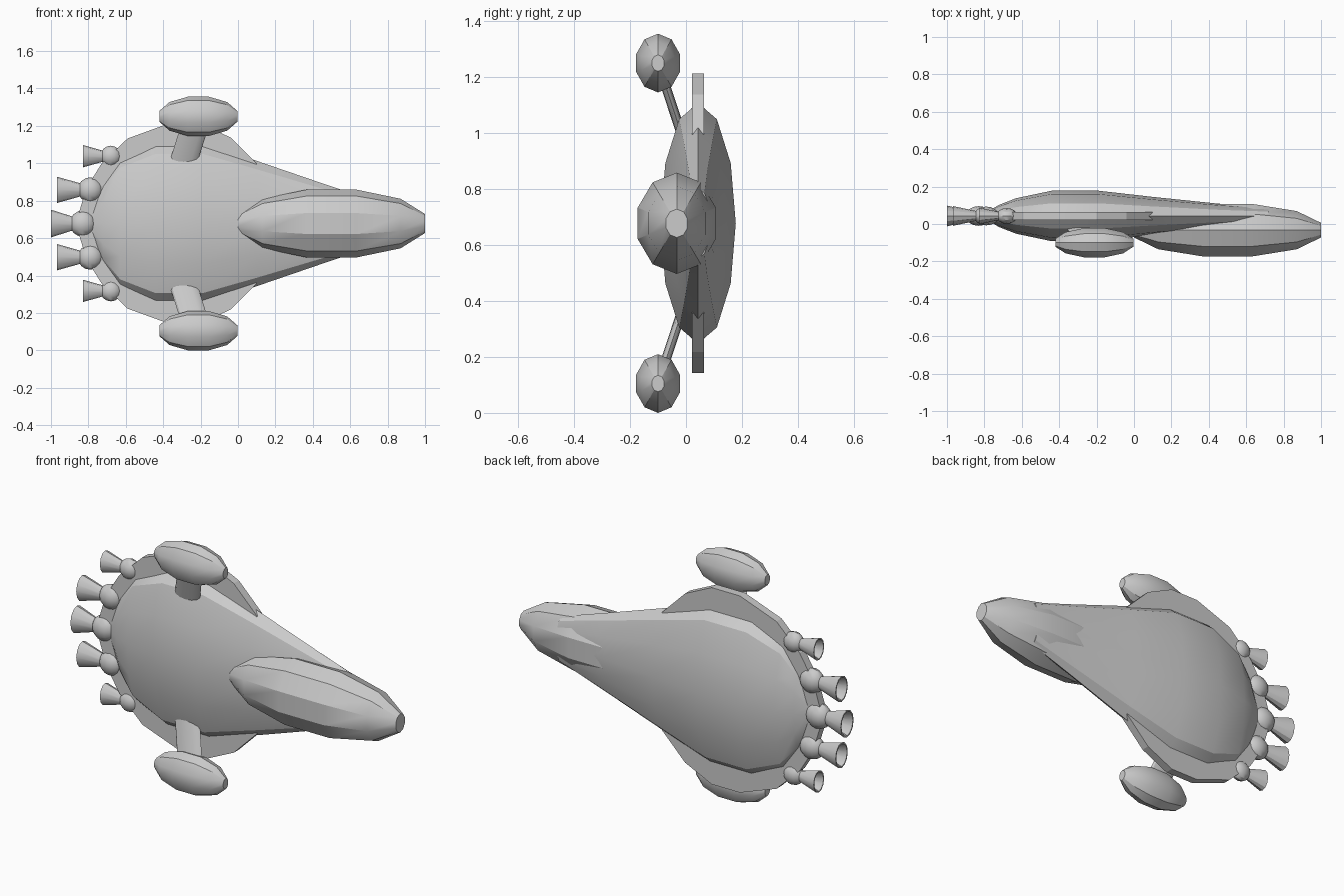
import bpy, bmesh, math
from mathutils import Vector

cube = bpy.data.objects.get("Cube")
if cube:
    bpy.data.objects.remove(cube, do_unlink=True)

MID = 0.678    # height of the ship's centre line
DECK = 0.043   # depth of the hull, fin plate and engines
FLAT = 0.75    # depth-to-height ratio of round parts

grey = bpy.data.materials.new("hull_grey")
grey.use_nodes = True
grey.diffuse_color = (0.6, 0.6, 0.6, 1)
grey.node_tree.nodes["Principled BSDF"].inputs["Base Color"].default_value = (0.6, 0.6, 0.6, 1)


def finish(name, bm, smooth=True):
    bmesh.ops.recalc_face_normals(bm, faces=bm.faces)
    mesh = bpy.data.meshes.new(name)
    bm.to_mesh(mesh)
    bm.free()
    mesh.materials.append(grey)
    obj = bpy.data.objects.new(name, mesh)
    bpy.context.collection.objects.link(obj)
    if smooth:
        bpy.ops.object.select_all(action='DESELECT')
        obj.select_set(True)
        bpy.context.view_layer.objects.active = obj
        bpy.ops.object.shade_smooth_by_angle(angle=math.radians(30))
    return obj


def loft(name, rings, sides):
    """Skin closed rings of points and cap both ends."""
    bm = bmesh.new()
    loops = [[bm.verts.new(p) for p in ring] for ring in rings]
    for a, b in zip(loops, loops[1:]):
        for i in range(sides):
            j = (i + 1) % sides
            bm.faces.new((a[i], a[j], b[j], b[i]))
    bm.faces.new(loops[0])
    bm.faces.new(loops[-1])
    return finish(name, bm)


def ring(x, y, z, ry, rz, sides):
    """Elliptical ring across the x axis with a corner at the top."""
    turns = [math.tau * i / sides for i in range(sides)]
    return [(x, y + ry * math.sin(t), z + rz * math.cos(t)) for t in turns]


def pod(name, centre, length, ry, rz):
    profile = [(1, 0.28), (0.74, 0.73), (0.27, 1)]
    stations = [(-s, r) for s, r in profile] + [(s, r) for s, r in reversed(profile)]
    x, y, z = centre
    loft(name, [ring(x + s * length, y, z, ry * r, rz * r, 10) for s, r in stations], 10)


# Main hull: x, half depth, half height
hull = [(-0.78, 0.025, 0.08), (-0.72, 0.06, 0.22), (-0.63, 0.095, 0.345),
        (-0.44, 0.135, 0.43), (-0.19, 0.135, 0.43), (0.1, 0.102, 0.335),
        (0.45, 0.066, 0.215), (0.72, 0.046, 0.125)]
loft("main_hull", [ring(x, DECK, MID, ry, rz, 12) for x, ry, rz in hull], 12)

# Nose pod
pod("nose_pod", (0.5, -0.033, MID), 0.5, 0.147, 0.181)

# Fin plate: upper half of the outline is mirrored below
edge = [(0.1, 0.32), (-0.04, 0.46), (-0.2, 0.535), (-0.37, 0.535),
        (-0.59, 0.455), (-0.73, 0.32), (-0.81, 0.19), (-0.85, 0.06)]
outline = edge + [(x, -h) for x, h in reversed(edge)]
bm = bmesh.new()
face = bm.faces.new([bm.verts.new((x, DECK - 0.022, MID + h)) for x, h in outline])
extruded = bmesh.ops.extrude_face_region(bm, geom=[face])
bmesh.ops.translate(bm, vec=(0, 0.044, 0),
                    verts=[v for v in extruded["geom"] if isinstance(v, bmesh.types.BMVert)])
finish("fin_plate", bm, smooth=False)

# Side pods on flattened struts
for name, side in (("upper", 1), ("lower", -1)):
    pod(name + "_pod", (-0.212, -0.1, MID + side * 0.573), 0.208, 0.082, 0.105)
    rings = []
    for x, y, h in ((-0.215, -0.1, 0.573), (-0.31, 0.0, 0.27)):
        turns = [math.tau * i / 12 for i in range(12)]
        rings.append([(x + 0.075 * math.cos(t), y + 0.018 * math.sin(t), MID + side * h)
                      for t in turns])
    loft(name + "_strut", rings, 12)

# Engines: offset, ball centre x, ball radius, nozzle end x, nozzle radius
engines = [(0, -0.83, 0.07, -1.0, 0.074), (0.18, -0.79, 0.067, -0.967, 0.07),
           (0.36, -0.68, 0.056, -0.83, 0.06)]
for h, bx, br, nx, nr in engines:
    for side in ((1,) if h == 0 else (1, -1)):
        z = MID + side * h
        label = "centre" if h == 0 else ("upper" if side > 0 else "lower")
        bm = bmesh.new()
        bmesh.ops.create_uvsphere(bm, u_segments=12, v_segments=8, radius=br)
        for v in bm.verts:
            v.co = Vector((v.co.z + bx, v.co.y * FLAT + DECK, v.co.x + z))
        finish(label + "_engine_ball", bm)
        # Hollow flared nozzle
        throat = bx - br * 0.6
        flare = [(throat, 0.45), (nx, 1), (nx, 0.88), (throat - 0.02, 0.35)]
        loft(label + "_engine_nozzle",
             [ring(x, DECK, z, nr * r * FLAT, nr * r, 12) for x, r in flare], 12)
